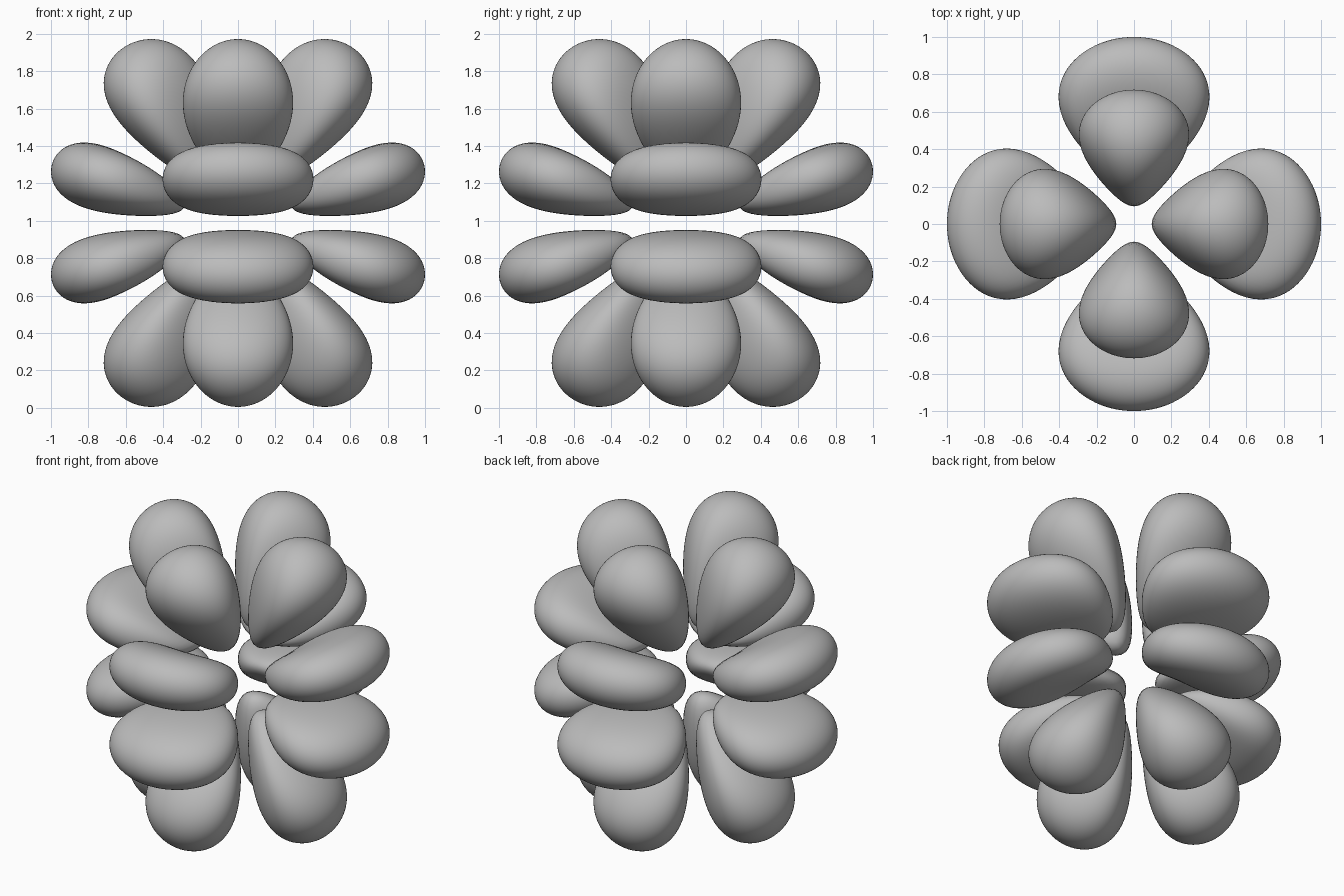
import bpy
import bmesh
import math
from mathutils import Matrix, Vector

cube = bpy.data.objects.get("Cube")
if cube:
    bpy.data.objects.remove(cube, do_unlink=True)

CENTRE_Z = 0.988
DECAY, SPREAD, LEVEL = 9.4, 0.58, -11.183

grey = bpy.data.materials.new("plain_grey")
grey.use_nodes = True
colour = (0.5, 0.5, 0.5, 1)
grey.diffuse_color = colour
grey.node_tree.nodes["Principled BSDF"].inputs["Base Color"].default_value = colour


def inside(p, side):
    """True within the lobe on +x; side is 1 above the cone, -1 below it."""
    x, y, z = p
    cone = side * (2 * z * z - x * x - y * y)
    if min(x - y, x + y, z, cone) <= 0:
        return False
    r = p.length
    field = math.log((x * x - y * y) * z * cone) + SPREAD * math.log(r) - DECAY * r
    return field > LEVEL


def lobe_mesh(name, core, side):
    """Push every point of a sphere around the core out to the lobe's skin."""
    bm = bmesh.new()
    bmesh.ops.create_icosphere(bm, subdivisions=5, radius=1)
    for v in bm.verts:
        ray = v.co.normalized()
        near, far = 0.0, 1.0
        for _ in range(22):
            mid = (near + far) / 2
            if inside(core + ray * mid, side):
                near = mid
            else:
                far = mid
        v.co = core + ray * near
    for f in bm.faces:
        f.smooth = True
    mesh = bpy.data.meshes.new(name)
    bm.to_mesh(mesh)
    bm.free()
    mesh.materials.append(grey)
    return mesh


# Two lobe shapes: the tall pear at the ends and the flat bean near the middle
shapes = {
    "end_lobe": lobe_mesh("end_lobe", Vector((0.45, 0, 0.65)), 1),
    "middle_lobe": lobe_mesh("middle_lobe", Vector((0.65, 0, 0.2)), -1),
}

# Four copies around the axis, above and below the middle
lift = Matrix.Translation((0, 0, CENTRE_Z))
for shape, mesh in shapes.items():
    for level, flip in (("upper", 0), ("lower", math.pi)):
        for k, place in enumerate(("left", "back", "right", "front")):
            lobe = bpy.data.objects.new(f"{level}_{shape}_{place}", mesh)
            turn = Matrix.Rotation(k * math.pi / 2, 4, "Z")
            lobe.matrix_world = lift @ turn @ Matrix.Rotation(flip, 4, "X")
            bpy.context.collection.objects.link(lobe)
